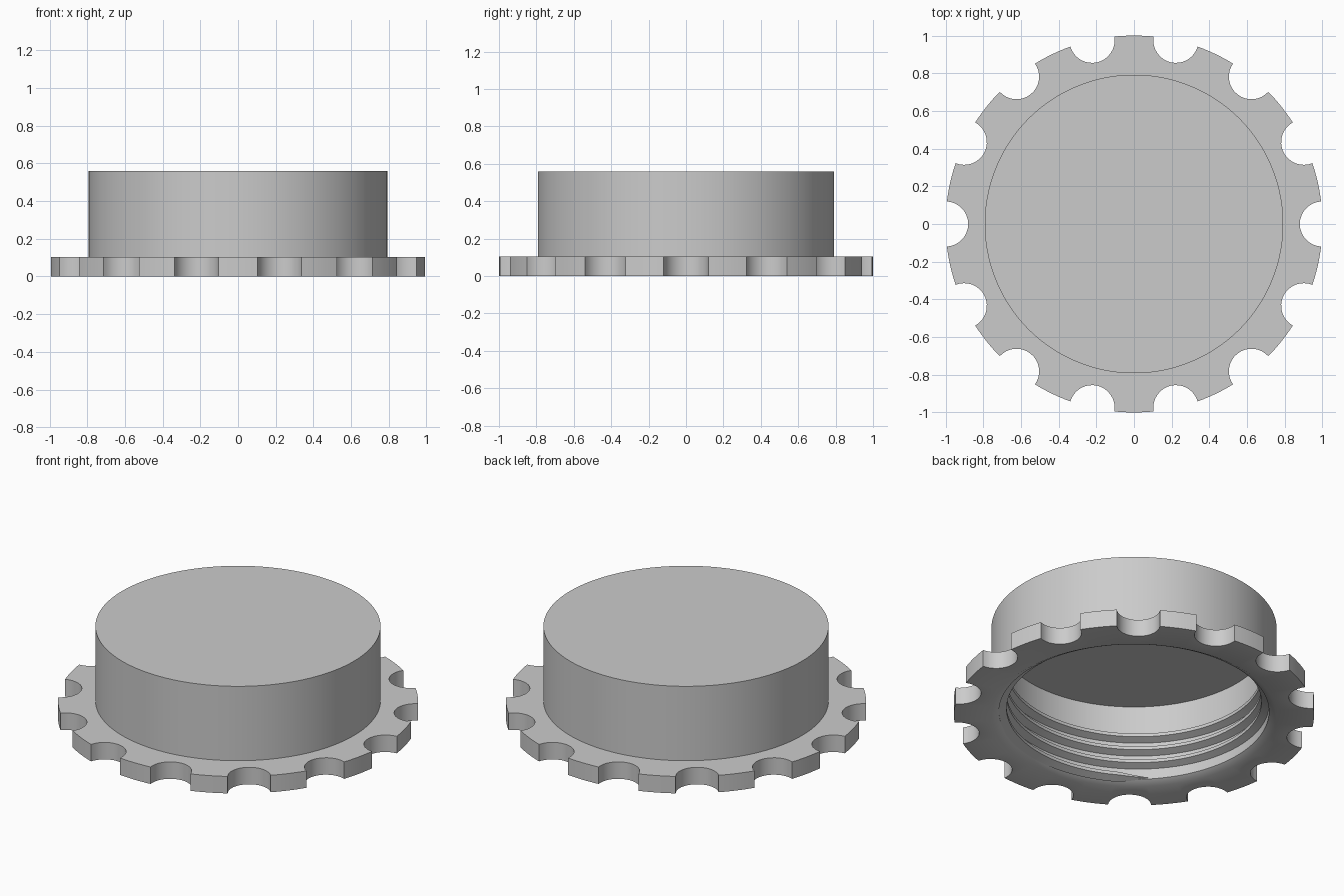
import bpy
import bmesh
from math import sin, cos, acos, atan2, radians, tau

old = bpy.data.objects.get("Cube")
if old:
    bpy.data.objects.remove(old, do_unlink=True)

NOTCHES = 14
NOTCH_R = 0.12
FLANGE_H, TOP_Z, CEILING_Z = 0.104, 0.56, 0.487
WALL_R, BORE_R, CREST_R = 0.792, 0.75, 0.708
CHAMFER_R, CHAMFER_Z = 0.79, 0.023

grey = bpy.data.materials.new("plain grey")
grey.use_nodes = True
colour = (0.6, 0.6, 0.6, 1)
grey.diffuse_color = colour
grey.node_tree.nodes["Principled BSDF"].inputs["Base Color"].default_value = colour


def loft(name, rings):
    """Skin a list of equal-length point rings and cap both ends."""
    bm = bmesh.new()
    loops = [[bm.verts.new(p) for p in ring] for ring in rings]
    for a, b in zip(loops, loops[1:]):
        for i in range(len(a)):
            j = (i + 1) % len(a)
            bm.faces.new((a[i], a[j], b[j], b[i]))
    bm.faces.new(loops[0][::-1])
    bm.faces.new(loops[-1])
    bmesh.ops.recalc_face_normals(bm, faces=bm.faces)
    mesh = bpy.data.meshes.new(name)
    bm.to_mesh(mesh)
    bm.free()
    mesh.materials.append(grey)
    obj = bpy.data.objects.new(name, mesh)
    bpy.context.collection.objects.link(obj)
    bpy.ops.object.select_all(action="DESELECT")
    obj.select_set(True)
    bpy.context.view_layer.objects.active = obj
    bpy.ops.object.shade_smooth_by_angle(angle=radians(31))


# Flange outline: a round scoop followed by a tooth arc, repeated
step = tau / NOTCHES
edge = acos(NOTCH_R / 2)
half = atan2(NOTCH_R * sin(edge), 1 - NOTCH_R * cos(edge))
outline = []
for n in range(NOTCHES):
    polar = []
    for i in range(17):
        f = edge * (i / 8 - 1)
        x, y = 1 - NOTCH_R * cos(f), NOTCH_R * sin(f)
        polar.append(((x * x + y * y) ** 0.5, atan2(y, x)))
    for i in range(1, 6):
        polar.append((1, half + (step - 2 * half) * i / 6))
    outline += [(r, a + n * step) for r, a in polar]


def flange_ring(z):
    return [(r * cos(a), r * sin(a), z) for r, a in outline]


def round_ring(radius, z):
    return [(radius * cos(a), radius * sin(a), z) for r, a in outline]


# Hollow cap: ceiling, bore, chamfered mouth, notched flange, outer wall, flat top
loft("cap_body", [
    round_ring(BORE_R, CEILING_Z), round_ring(BORE_R, CHAMFER_Z),
    round_ring(CHAMFER_R, 0),
    flange_ring(0), flange_ring(FLANGE_H),
    round_ring(WALL_R, FLANGE_H), round_ring(WALL_R, TOP_Z),
])

# Internal right-handed thread with tapered ends, its first turn meeting the chamfer
TURNS, PITCH, START_Z = 3.4, 0.083, 0.032
END_ANGLE = radians(8)
STEPS = 340
thread = []
for i in range(STEPS + 1):
    t = i / STEPS
    a = END_ANGLE + tau * TURNS * (t - 1)
    z = START_Z + PITCH * TURNS * t
    grow = min(1, 0.1 + min(i, STEPS - i) / 4)
    root = BORE_R + 0.004
    crest = root - (root - CREST_R) * grow
    section = [(root, -0.029), (crest, -0.01), (crest, 0.01), (root, 0.029)]
    thread.append([(r * cos(a), r * sin(a), z + dz * grow) for r, dz in section])
loft("inner_thread", thread)
